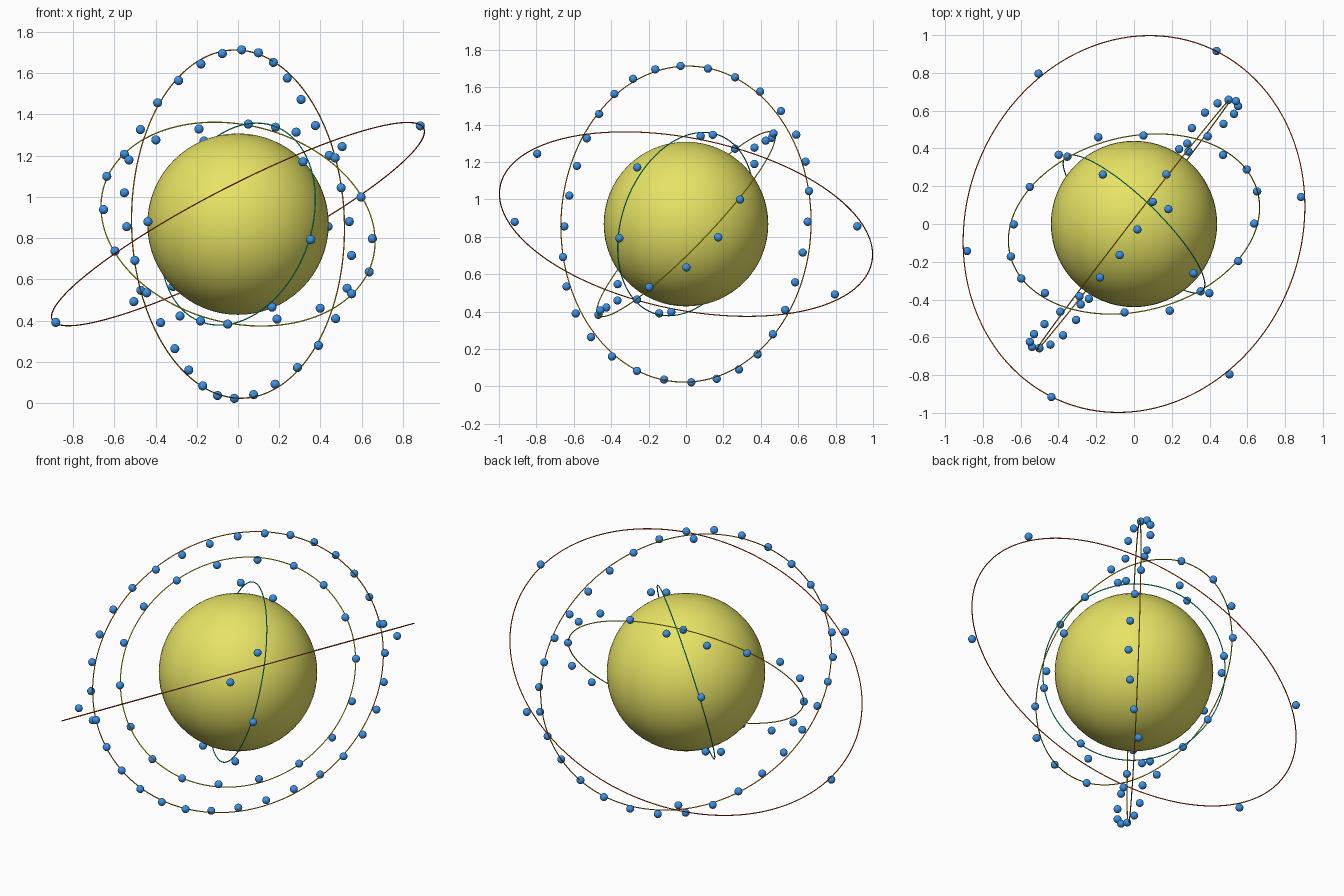
import bpy
from math import sin, cos, radians
from mathutils import Vector, Matrix

cube = bpy.data.objects.get("Cube")
if cube:
    bpy.data.objects.remove(cube, do_unlink=True)

CENTRE = Vector((0, 0, 0.868))
WAVE = 0.057          # height of the dots' ripple about each ring
DOT_RADIUS = 0.022
WIRE_RADIUS = 0.003


def material(name, colour):
    mat = bpy.data.materials.new(name)
    mat.use_nodes = True
    mat.diffuse_color = (*colour, 1)
    mat.node_tree.nodes["Principled BSDF"].inputs["Base Color"].default_value = (*colour, 1)
    return mat


def finish(name, mat):
    obj = bpy.context.object
    obj.name = name
    obj.data.materials.append(mat)
    bpy.ops.object.shade_smooth()
    return obj


blue = material("dot blue", (0.05, 0.32, 0.9))

# Central ball
bpy.ops.mesh.primitive_uv_sphere_add(segments=64, ring_count=32, radius=0.44, location=CENTRE)
finish("core_ball", material("core yellow", (0.8, 0.77, 0.13)))

# One dot mesh shared by every orbit
bpy.ops.mesh.primitive_uv_sphere_add(segments=24, ring_count=12, radius=DOT_RADIUS)
first_dot = finish("dot", blue)
dot_mesh = first_dot.data
bpy.data.objects.remove(first_dot)


def orbit(name, colour, radius, normal, count, start, phase):
    """A thin ring plus evenly spaced dots that ripple three times around it."""
    n = Vector(normal).normalized()
    u = Vector((0, 0, 1)).cross(n).normalized()
    v = n.cross(u)
    frame = Matrix((u, v, n)).transposed()
    bpy.ops.mesh.primitive_torus_add(major_radius=radius, minor_radius=WIRE_RADIUS,
                                     major_segments=160, minor_segments=8)
    ring = finish(name + "_ring", material(name + " ring", colour))
    ring.matrix_world = Matrix.Translation(CENTRE) @ frame.to_4x4()
    for i in range(count):
        t = radians(start + 360 * i / count)
        lift = WAVE * sin(3 * t + radians(phase))
        dot = bpy.data.objects.new(f"{name}_dot_{i + 1}", dot_mesh)
        dot.location = CENTRE + frame @ Vector((radius * cos(t), radius * sin(t), lift))
        bpy.context.collection.objects.link(dot)


# Four tilted orbits, from the inside out
orbit("teal", (0.0, 0.75, 0.42), 0.507, (0.673, 0.694, -0.257), 8, 8.6, 164)
orbit("yellow", (0.8, 0.75, 0.0), 0.676, (0.18, -0.709, 0.682), 18, -4, -56)
orbit("orange", (0.8, 0.35, 0.0), 0.845, (0.79, -0.61, 0.02), 32, 0.8, 146)
orbit("red", (0.8, 0.06, 0.0), 1.014, (-0.452, 0.18, 0.874), 6, 57, 58)
